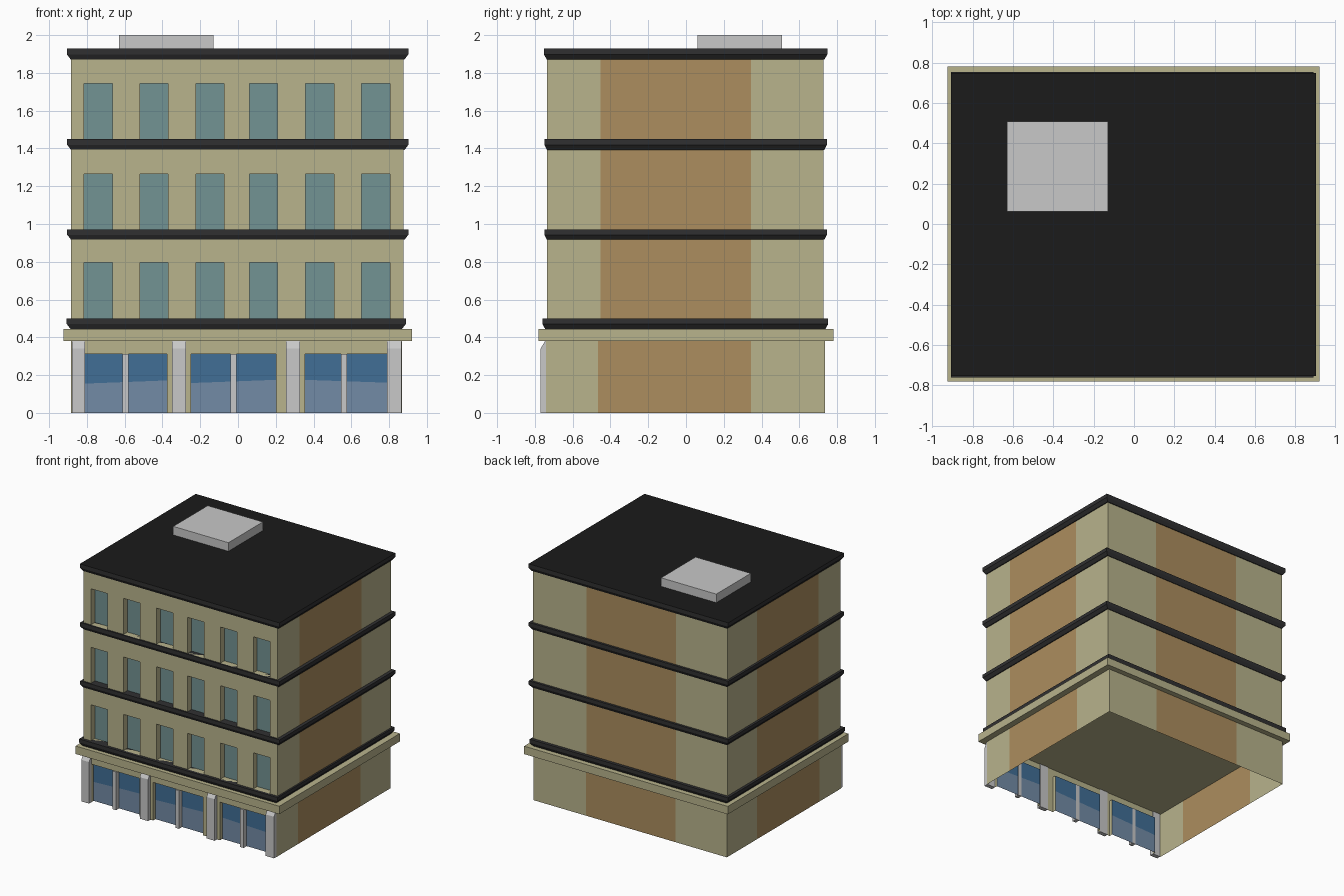
import bpy, bmesh
from mathutils import Vector

if "Cube" in bpy.data.objects:
    bpy.data.objects.remove(bpy.data.objects["Cube"])


def mat(name, r, g, b):
    m = bpy.data.materials.new(name)
    m.diffuse_color = (r, g, b, 1)
    m.use_nodes = True
    m.node_tree.nodes["Principled BSDF"].inputs["Base Color"].default_value = m.diffuse_color
    return m


OLIVE = mat("olive wall", 0.479, 0.451, 0.262)
BROWN = mat("brown panel", 0.413, 0.270, 0.112)
TEAL = mat("teal window", 0.171, 0.292, 0.292)
BLUE = mat("deep blue glass", 0.053, 0.156, 0.305)
PALE = mat("pale blue glass", 0.171, 0.258, 0.381)
GREY = mat("light grey", 0.578, 0.578, 0.578)
TRIM = mat("charcoal trim", 0.030, 0.030, 0.031)
ROOF = mat("black roof", 0.011, 0.011, 0.011)


class Part:
    """Collects coloured polygons, each turned to face a given direction."""
    def __init__(self, name):
        self.name, self.bm, self.mats = name, bmesh.new(), []

    def face(self, pts, facing, m):
        if m not in self.mats:
            self.mats.append(m)
        f = self.bm.faces.new([self.bm.verts.new(p) for p in pts])
        f.normal_update()
        if f.normal.dot(Vector(facing)) < 0:
            f.normal_flip()
        f.material_index = self.mats.index(m)

    def front(self, x0, x1, z0, z1, y, m):
        self.face([(x0, y, z0), (x1, y, z0), (x1, y, z1), (x0, y, z1)], (0, -1, 0), m)

    def finish(self):
        me = bpy.data.meshes.new(self.name)
        self.bm.to_mesh(me)
        self.bm.free()
        for m in self.mats:
            me.materials.append(m)
        ob = bpy.data.objects.new(self.name, me)
        bpy.context.collection.objects.link(ob)


def rings(name, sections, m, top=None):
    """Solid from stacked rectangles (x0, x1, y0, y1, z)."""
    p = Part(name)
    loops = [[(a, c, z), (b, c, z), (b, d, z), (a, d, z)] for a, b, c, d, z in sections]
    out = [(0, -1, 0), (1, 0, 0), (0, 1, 0), (-1, 0, 0)]
    for lo, hi in zip(loops, loops[1:]):
        for i in range(4):
            j = (i + 1) % 4
            p.face([lo[i], lo[j], hi[j], hi[i]], out[i], m)
    p.face(loops[0], (0, 0, -1), m)
    p.face(loops[-1], (0, 0, 1), top or m)
    p.finish()


def box(name, x0, x1, y0, y1, z0, z1, m):
    rings(name, [(x0, x1, y0, y1, z0), (x0, x1, y0, y1, z1)], m)


def storey(name, x0, x1, y0, y1, z0, z1, openings, o0, o1, depth, side_band, back_band):
    """Open shell: banded side and back walls, front wall with recesses."""
    p = Part(name)
    for x, n in ((x0, -1), (x1, 1)):
        ys = [y0, *side_band, y1]
        for i in range(3):
            a, b = ys[i], ys[i + 1]
            p.face([(x, a, z0), (x, b, z0), (x, b, z1), (x, a, z1)], (n, 0, 0),
                   BROWN if i == 1 else OLIVE)
    xs = [x0, *back_band, x1]
    for i in range(3):
        a, b = xs[i], xs[i + 1]
        p.face([(a, y1, z0), (b, y1, z0), (b, y1, z1), (a, y1, z1)], (0, 1, 0),
               BROWN if i == 1 else OLIVE)
    x, yg = x0, y0 + depth
    for a, b in openings:
        p.front(x, a, z0, z1, y0, OLIVE)
        p.front(a, b, o1, z1, y0, OLIVE)
        if o0 > z0:
            p.front(a, b, z0, o0, y0, OLIVE)
            p.face([(a, y0, o0), (b, y0, o0), (b, yg, o0), (a, yg, o0)], (0, 0, 1), OLIVE)
        p.face([(a, y0, o1), (b, y0, o1), (b, yg, o1), (a, yg, o1)], (0, 0, -1), OLIVE)
        for e, n in ((a, 1), (b, -1)):
            p.face([(e, y0, o0), (e, yg, o0), (e, yg, o1), (e, y0, o1)], (n, 0, 0), OLIVE)
        x = b
    p.front(x, x1, z0, z1, y0, OLIVE)
    p.finish()


# Ground floor with three shop-window openings
shops = [(-0.81, -0.375), (-0.25, 0.20), (0.355, 0.79)]
storey("ground_floor", -0.885, 0.867, -0.74, 0.735, 0, 0.39, shops, 0, 0.312, 0.03,
       (-0.465, 0.345), (-0.42, 0.39))

# Two-tone shop glass with slightly slanted split
glass = Part("shop_glass")
for (a, b), (za, zb) in zip(shops, ((0.155, 0.172), (0.158, 0.175), (0.175, 0.16))):
    y = -0.71
    glass.face([(a, y, 0), (b, y, 0), (b, y, zb), (a, y, za)], (0, -1, 0), PALE)
    glass.face([(a, y, za), (b, y, zb), (b, y, 0.312), (a, y, 0.312)], (0, -1, 0), BLUE)
glass.finish()

# Columns with sloping tops, and slim mullions
for x0, x1 in ((-0.88, -0.81), (-0.35, -0.275), (0.255, 0.328), (0.79, 0.865)):
    rings("column", [(x0, x1, -0.77, -0.735, 0), (x0, x1, -0.77, -0.735, 0.34),
                     (x0, x1, -0.745, -0.735, 0.382)], GREY)
for x in (-0.595, -0.025, 0.56):
    box("mullion", x - 0.016, x + 0.016, -0.75, -0.708, 0, 0.312, GREY)

# Wide ledge above the shops
box("shop_ledge", -0.925, 0.92, -0.78, 0.78, 0.38, 0.445, OLIVE)

# Three upper floors with recessed windows
windows = [(c - 0.075, c + 0.075) for c in (-0.74, -0.445, -0.148, 0.135, 0.432, 0.73)]
for base, top in ((0.50, 0.92), (0.97, 1.395), (1.45, 1.875)):
    head = base + 0.295
    storey("upper_floor", -0.885, 0.875, -0.737, 0.727, base - 0.01, top, windows,
           base, head, 0.05, (-0.452, 0.345), (-0.42, 0.39))
    panes = Part("window_panes")
    for a, b in windows:
        panes.front(a, b, base, head, -0.687, TEAL)
    panes.finish()

# Charcoal bands with chamfered undersides; the last one carries the roof
for z0, z1, x0, x1, y0, y1 in ((0.445, 0.50, -0.907, 0.889, -0.76, 0.753),
                               (0.917, 0.972, -0.904, 0.902, -0.75, 0.746),
                               (1.393, 1.45, -0.904, 0.902, -0.75, 0.746),
                               (1.872, 1.93, -0.906, 0.902, -0.752, 0.748)):
    rings("trim_band", [(x0 + 0.02, x1 - 0.02, y0 + 0.014, y1 - 0.014, z0),
                        (x0, x1, y0, y1, z0 + 0.026), (x0, x1, y0, y1, z1)],
          TRIM, ROOF if z1 > 1.9 else TRIM)

# Rooftop unit
box("roof_unit", -0.63, -0.13, 0.062, 0.508, 1.93, 2.0, GREY)
